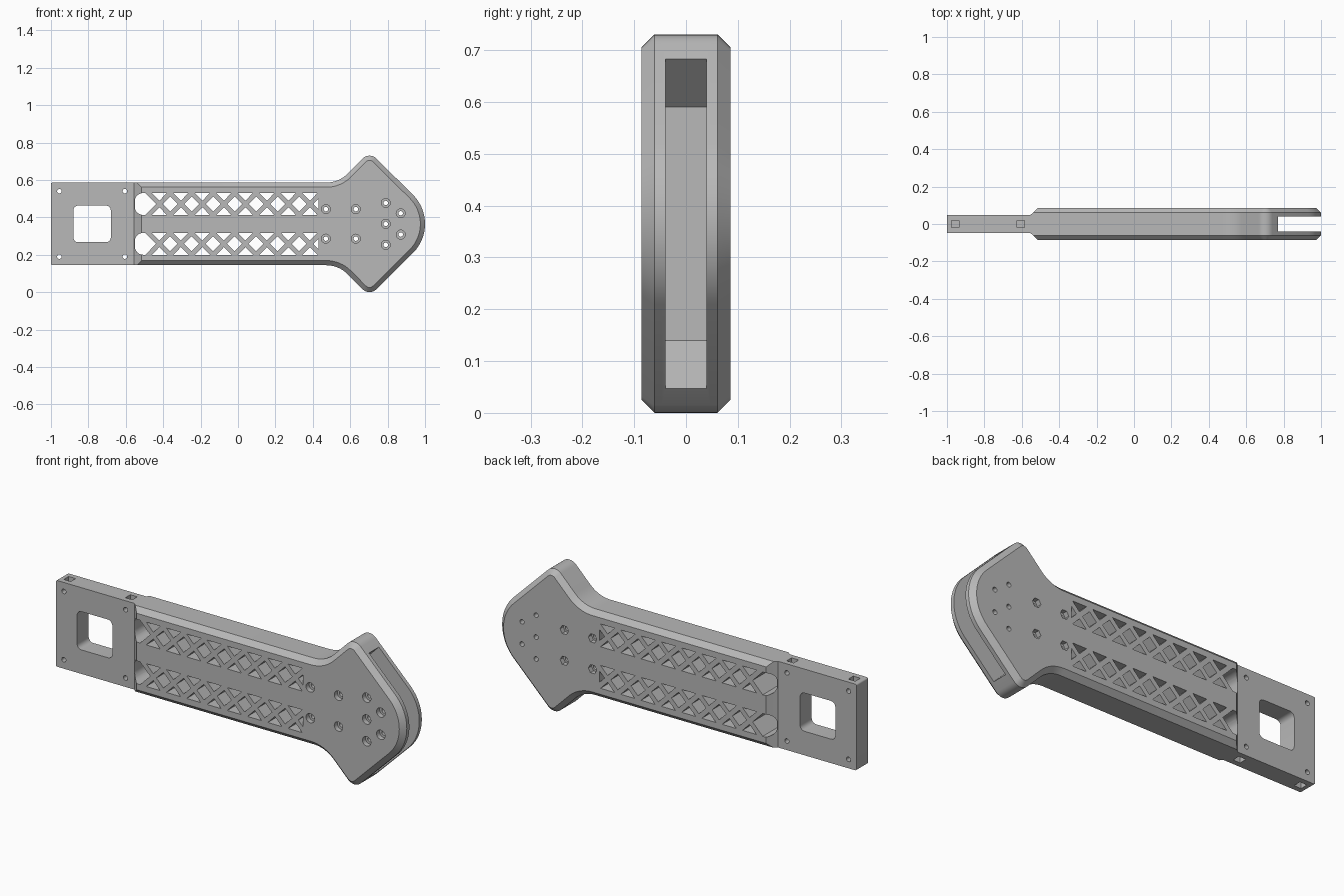
import bpy, bmesh, math

MID = 0.365          # height of the long axis; profiles use heights relative to it
THICK = 0.086        # half thickness of the body
TANG = 0.047         # half thickness of the mounting plate
HALF = 0.221         # half height of the handle

cube = bpy.data.objects.get("Cube")
if cube:
    bpy.data.objects.remove(cube, do_unlink=True)

grey = bpy.data.materials.new("plain_grey")
grey.use_nodes = True
grey.diffuse_color = (0.48, 0.48, 0.48, 1)
grey.node_tree.nodes["Principled BSDF"].inputs["Base Color"].default_value = (0.48, 0.48, 0.48, 1)


def arc(cx, cz, r, a0, a1, n):
    return [(cx + r * math.cos(math.radians(a0 + (a1 - a0) * i / n)),
             cz + r * math.sin(math.radians(a0 + (a1 - a0) * i / n))) for i in range(n + 1)]


def circle(x, z, r, n=20):
    return arc(x, z, r, 0, 360, n)[:-1]


def rounded_box(x0, x1, z0, z1, r):
    return (arc(x1 - r, z1 - r, r, 0, 90, 5) + arc(x0 + r, z1 - r, r, 90, 180, 5)
            + arc(x0 + r, z0 + r, r, 180, 270, 5) + arc(x1 - r, z0 + r, r, 270, 360, 5))


def flip(points):
    return [(x, -z) for x, z in reversed(points)]


def loft(bm, rings):
    """Close a stack of (y, points) rings into a solid."""
    loops = [[bm.verts.new((x, y, z + MID)) for x, z in pts] for y, pts in rings]
    bm.faces.new(loops[0])
    bm.faces.new(loops[-1])
    n = len(loops[0])
    for a, b in zip(loops, loops[1:]):
        for i in range(n):
            j = (i + 1) % n
            bm.faces.new((a[i], a[j], b[j], b[i]))


def make(name, solids):
    bm = bmesh.new()
    for rings in solids:
        loft(bm, rings)
    bmesh.ops.recalc_face_normals(bm, faces=bm.faces)
    mesh = bpy.data.meshes.new(name)
    bm.to_mesh(mesh)
    bm.free()
    mesh.materials.append(grey)
    obj = bpy.data.objects.new(name, mesh)
    bpy.context.collection.objects.link(obj)
    return obj


def activate(obj):
    bpy.ops.object.select_all(action='DESELECT')
    obj.select_set(True)
    bpy.context.view_layer.objects.active = obj


def cut(obj, profiles, y0=-0.2, y1=0.2):
    """Cut prisms with the given profiles out of obj between y0 and y1."""
    cutter = make("cutter", [[(y0, p), (y1, p)] for p in profiles])
    cutter.hide_render = True
    mod = obj.modifiers.new("cut", 'BOOLEAN')
    mod.operation, mod.solver, mod.object = 'DIFFERENCE', 'EXACT', cutter
    activate(obj)
    bpy.ops.object.modifier_apply(modifier=mod.name)
    bpy.data.objects.remove(cutter, do_unlink=True)


# Body: handle with a rounded arrow-shaped head
upper = ([(-0.555, HALF)] + arc(0.472, HALF + 0.16, 0.16, -90, -45, 8)
         + arc(0.703, 0.314, 0.051, 135, 45, 8))
outline = upper + arc(0.78, 0, 0.22, 45, -45, 20) + flip(upper)


def body_ring(inset, left):
    ring = []
    last = len(outline) - 1
    for i, (x, z) in enumerate(outline):
        (ax, az), (bx, bz) = outline[max(i - 1, 0)], outline[min(i + 1, last)]
        size = math.hypot(bx - ax, bz - az)
        px, pz = x + inset * (bz - az) / size, z - inset * (bx - ax) / size
        if i in (0, last):
            px, pz = left, math.copysign(HALF - inset, z)
        ring.append((px, pz))
    return ring


steps = [(THICK, 0.025, -0.515), (0.061, 0, -0.54), (TANG, 0, -0.555)]
rings = [(-y, body_ring(i, l)) for y, i, l in steps]
rings += [(y, body_ring(i, l)) for y, i, l in reversed(steps)]
body = make("body", [rings])

# Lattice windows: crossed diagonal ribs in two rows
PITCH, START, END, RIB = 0.115, -0.478, 0.43, 0.0175
LOW, HIGH = 0.048, 0.165
mid = (LOW + HIGH) / 2
reach = PITCH / 2 - RIB
openings = []
for k in range(8):
    c = START + PITCH * (k + 0.5)
    right = min(c + reach, END)
    openings.append([(c - reach, HIGH), (right, HIGH), (c, mid + RIB)])
    openings.append([(c - reach, LOW), (c, mid - RIB), (right, LOW)])
    if k:
        b = START + PITCH * k
        openings.append([(b - reach, mid), (b, mid + reach), (b + reach, mid), (b, mid - reach)])
tip = START + 8 * PITCH - reach
openings.append([(tip, mid), (END, mid + END - tip), (END, mid - END + tip)])
# Rounded opening at the plate end of each row
R = 0.045
openings.append(arc(-0.552 + R, HIGH - R, R, 90, 180, 8) + arc(-0.552 + R, LOW + R, R, 180, 270, 8)
                + [(START - RIB, LOW), (START + reach, mid), (START - RIB, HIGH)])
cut(body, openings + [flip(p) for p in openings])

# Slot around the edge of the head
slot = [(0.678, 0.225), (0.775, 0.322), (0.875, 0.422), (1.2, 0.422)]
cut(body, [slot + flip(slot)], -0.04, 0.04)

# Screw holes, counterbored in front; the four larger ones also at the back
large = [(x, z) for x in (0.47, 0.63) for z in (0.079, -0.079)]
small = [(0.79, 0.112), (0.79, 0), (0.79, -0.112), (0.87, 0.057), (0.87, -0.057)]
cut(body, [circle(x, z, 0.012) for x, z in large + small])
cut(body, [circle(x, z, 0.024) for x, z in large + small], -0.2, -0.061)
cut(body, [circle(x, z, 0.024, 6) for x, z in large], 0.061, 0.2)

# Mounting plate with window, corner holes and nut pockets
edge = [(-0.555, HALF)] + arc(-0.992, HALF - 0.008, 0.008, 90, 180, 4)
plate = make("mounting_plate", [[(y, edge + flip(edge)) for y in (-TANG, TANG)]])
cut(plate, [rounded_box(-0.88, -0.68, -0.098, 0.098, 0.025)])
columns = (-0.955, -0.605)
cut(plate, [circle(x, s * 0.175, 0.012) for x in columns for s in (1, -1)])
pocket = [[(x - 0.02, 0.15), (x + 0.02, 0.15), (x + 0.02, 0.3), (x - 0.02, 0.3)] for x in columns]
cut(plate, pocket + [flip(p) for p in pocket], -0.02, 0.02)

for obj in (body, plate):
    activate(obj)
    bpy.ops.object.shade_smooth_by_angle(angle=math.radians(30))
